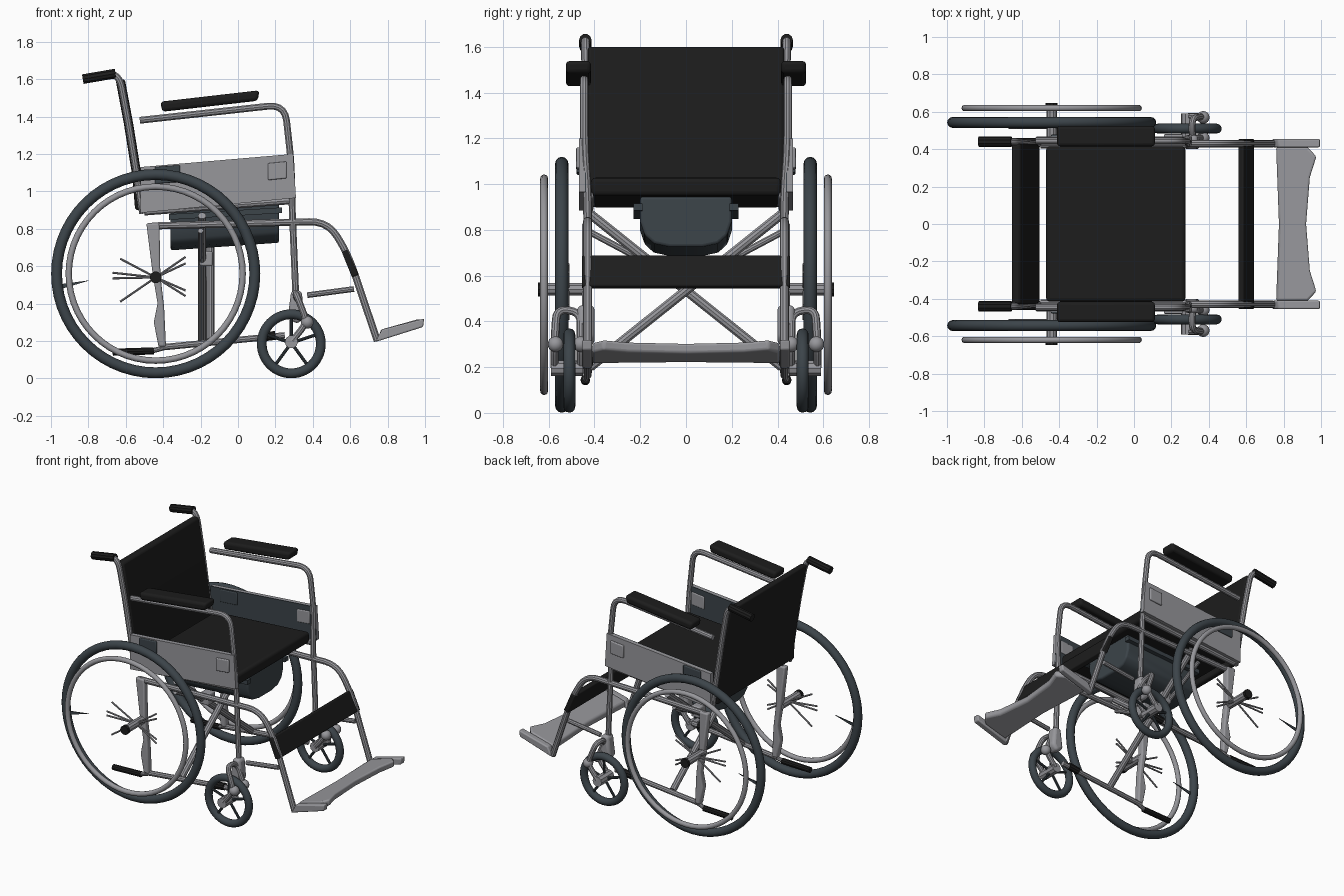
import bpy, bmesh, math
from mathutils import Vector

if "Cube" in bpy.data.objects:
    bpy.data.objects.remove(bpy.data.objects["Cube"])


def material(name, rgb):
    m = bpy.data.materials.new(name)
    m.diffuse_color = (*rgb, 1)
    m.use_nodes = True
    m.node_tree.nodes["Principled BSDF"].inputs["Base Color"].default_value = m.diffuse_color
    return m


METAL = material("grey metal", (0.31, 0.31, 0.33))
BLACK = material("black vinyl", (0.012, 0.012, 0.012))
SLATE = material("slate rubber", (0.045, 0.058, 0.068))


def finish(name, mesh, mat, bevel=0.0):
    mesh.materials.clear()
    mesh.materials.append(mat)
    mesh.shade_smooth()
    mesh.set_sharp_from_angle(angle=math.radians(35))
    ob = bpy.data.objects.new(name, mesh)
    bpy.context.collection.objects.link(ob)
    if bevel:
        b = ob.modifiers.new("soft edges", 'BEVEL')
        b.width, b.segments = bevel, 3
    return ob


def rounded(pts, r):
    """Replace the corners of a path by short arcs."""
    pts = [Vector(p) for p in pts]
    out = [pts[0]]
    for a, b, c in zip(pts, pts[1:], pts[2:]):
        p = b + (a - b).normalized() * min(r, (a - b).length * .45)
        q = b + (c - b).normalized() * min(r, (c - b).length * .45)
        for i in range(6):
            t = i / 5
            out.append(p * (1 - t) ** 2 + b * 2 * t * (1 - t) + q * t * t)
    return out + [pts[-1]]


def tube(name, pts, radius, mat=METAL, r=0.07):
    cu = bpy.data.curves.new(name, 'CURVE')
    cu.dimensions = '3D'
    cu.bevel_depth, cu.bevel_resolution, cu.use_fill_caps = radius, 3, True
    pts = rounded(pts, r)
    sp = cu.splines.new('POLY')
    sp.points.add(len(pts) - 1)
    for p, co in zip(sp.points, pts):
        p.co = (*co, 1)
    tmp = bpy.data.objects.new(name + " path", cu)
    bpy.context.collection.objects.link(tmp)
    dg = bpy.context.evaluated_depsgraph_get()
    mesh = bpy.data.meshes.new_from_object(tmp.evaluated_get(dg))
    bpy.data.objects.remove(tmp)
    return finish(name, mesh, mat)


def prism(name, pts, lo, hi, mat, axis='Y', bevel=0.0, slope=0.0):
    """Extrude an outline along an axis, then shear it up along x."""
    put = {'Y': lambda a, b, t: (a, t, b), 'X': lambda a, b, t: (t, a, b),
           'Z': lambda a, b, t: (a, b, t)}[axis]
    bm = bmesh.new()
    rings = [[bm.verts.new(put(a, b, t)) for a, b in pts] for t in (lo, hi)]
    n = len(pts)
    for i in range(n):
        j = (i + 1) % n
        bm.faces.new((rings[0][i], rings[0][j], rings[1][j], rings[1][i]))
    for ring in rings:
        bm.faces.new(ring)
    for v in bm.verts:
        v.co.z += slope * v.co.x
    bmesh.ops.recalc_face_normals(bm, faces=bm.faces)
    mesh = bpy.data.meshes.new(name)
    bm.to_mesh(mesh)
    bm.free()
    return finish(name, mesh, mat, bevel)


def ring(name, loc, major, minor, mat):
    bpy.ops.mesh.primitive_torus_add(location=loc, rotation=(math.pi / 2, 0, 0), major_radius=major,
                                     minor_radius=minor, major_segments=56, minor_segments=12)
    ob = bpy.context.object
    ob.name = name
    ob.data.materials.append(mat)
    bpy.ops.object.shade_smooth()


def ball(name, loc, radius, mat):
    bpy.ops.mesh.primitive_uv_sphere_add(location=loc, radius=radius, segments=16, ring_count=10)
    ob = bpy.context.object
    ob.name = name
    ob.data.materials.append(mat)
    bpy.ops.object.shade_smooth()


# seat, backrest and calf strap
prism("seat", [(-.47, .93), (.275, .93), (.275, 1.01), (-.47, 1.01)], -.415, .415, BLACK,
      bevel=.02, slope=.07)
prism("backrest", [(-.655, 1.6), (-.605, 1.6), (-.56, 1.36), (-.515, 1.08), (-.505, .9),
                   (-.55, .9), (-.565, 1.08), (-.61, 1.36)], -.43, .43, BLACK, bevel=.015)
prism("calf_strap", [(.555, .675), (.585, .69), (.645, .555), (.61, .54)], -.455, .455, BLACK, bevel=.008)

# commode pan and its rails
prism("commode_pan", [(-.2, .93), (-.2, .82), (-.18, .76), (-.14, .725), (-.07, .71), (.07, .71),
                      (.14, .725), (.18, .76), (.2, .82), (.2, .93)], -.36, .22, SLATE, 'X', .012, .07)
for y in (-.21, .21):
    prism("pan_rail", [(-.37, .87), (.235, .87), (.235, .9), (-.37, .9)], y - .02, y + .02, SLATE, slope=.06)

# footplate with a hollowed front edge
prism("footplate", [(.76, -.41), (.93, -.41), (.975, -.36), (.94, -.25), (.92, 0), (.94, .25), (.975, .36),
                    (.93, .41), (.76, .41), (.775, 0)], .0, .045, METAL, 'Z', .012, .28)
bpy.data.objects["footplate"].location.z = .0

for s, side in ((-1, "right"), (1, "left")):
    def T(name, pts, radius, mat=METAL, r=.07):
        return tube(f"{name}_{side}", [(x, s * y, z) for x, y, z in pts], radius, mat, r)

    def P(name, pts, y0, y1, mat, bevel=0.0, slope=0.0):
        return prism(f"{name}_{side}", pts, s * y0, s * y1, mat, 'Y', bevel, slope)

    # large wheel: tyre, hand rim, hub and loose spokes
    ring(f"tyre_{side}", (-.44, s * .543, .56), .53, .029, SLATE)
    ring(f"hand_rim_{side}", (-.44, s * .62, .56), .465, .017, METAL)
    T("wheel_hub", [(-.44, .43, .54), (-.44, .63, .54)], .028)
    T("hub_cap", [(-.44, .625, .54), (-.44, .647, .54)], .032, BLACK)
    for x, z in ((-.67, .565), (-.67, .535), (-.28, .65), (-.28, .615), (-.28, .47),
                 (-.28, .44), (-.63, .41), (-.63, .64)):
        T("spoke", [(-.44, .515, .54), (x, .515, z)], .006)
    P("rim_sliver", [(-.94, .48), (-.94, .505), (-.79, .525)], .54, .545, SLATE)

    # caster wheel and fork
    ring(f"caster_tyre_{side}", (.285, s * .51, .185), .158, .026, SLATE)
    for k in range(5):
        a = math.radians(90 + 72 * k)
        T("caster_spoke", [(.285, .51, .19), (.285 + .15 * math.cos(a), .51, .19 + .15 * math.sin(a))],
          .009, SLATE)
    T("caster_axle", [(.285, .45, .195), (.285, .59, .195)], .035)
    P("caster_housing", [(.285, .47), (.34, .47), (.355, .33), (.32, .29), (.265, .32)], .4, .475, METAL, .02)
    T("fork_arch", [(.29, .46, .2), (.37, .46, .3), (.31, .46, .44), (.31, .565, .455),
                    (.37, .575, .3), (.29, .575, .2)], .018, r=.05)
    for y in (.46, .57):
        ball(f"fork_joint_{side}", (.37, s * y, .3), .034, METAL)

    # arm frame, running down as the front upright
    T("arm_frame", [(-.525, .445, 1.38), (.25, .445, 1.465), (.285, .445, 1.15), (.288, .43, .95),
                    (.31, .43, .42)], .019, r=.09)
    P("arm_pad", [(-.415, 1.475), (-.405, 1.42), (.105, 1.42), (.115, 1.475)], .415, .525, BLACK, .018, .0)
    pad = bpy.data.objects[f"arm_pad_{side}"]
    for v in pad.data.vertices:
        v.co.z += (v.co.x + .41) * .115 + .005

    # side panel, slate inside, with clips
    panel = [(-.52, 1.13), (.295, 1.2), (.31, .965), (-.52, .885)]
    P("side_panel", panel, .442, .468, METAL)
    P("panel_lining", panel, .436, .442, SLATE)
    P("front_clip", [(.16, 1.06), (.26, 1.07), (.26, 1.16), (.16, 1.15)], .43, .48, METAL, .006)
    P("rear_clip", [(-.445, 1.04), (-.31, 1.05), (-.31, 1.14), (-.445, 1.13)], .43, .478, SLATE, .006)

    # back post and push handle
    T("back_post", [(-.51, .43, .88), (-.54, .43, 1.08), (-.585, .435, 1.36), (-.63, .44, 1.6),
                    (-.68, .44, 1.635)], .019, r=.05)
    T("push_grip", [(-.83, .44, 1.6), (-.655, .44, 1.63)], .027, BLACK)

    # side frame: rear bracket, upper rail with leg hanger, lower rail
    P("rear_bracket", [(-.49, .83), (-.42, .83), (-.415, .55), (-.395, .38), (-.385, .17), (-.425, .17),
                       (-.45, .3), (-.43, .4), (-.455, .55)], .41, .455, METAL, .01)
    T("rail_and_hanger", [(-.46, .43, .815), (.48, .43, .84), (.59, .43, .66), (.745, .43, .2)], .02, r=.1)
    T("lower_rail", [(-.42, .43, .165), (.25, .43, .23)], .018)
    T("rail_sleeve", [(.12, .43, .22), (.2, .43, .23)], .025, BLACK)
    T("tipping_grip", [(-.67, .44, .14), (-.45, .44, .147)], .02, BLACK)
    T("tipping_tube", [(-.46, .44, .147), (-.39, .43, .165)], .014)
    T("hanger_stay", [(.37, .43, .445), (.62, .43, .478)], .016)
    T("seat_rail", [(-.5, .425, .89), (.28, .425, .95)], .02)
    P("footplate_side", [(.735, .195), (.99, .275), (.995, .32), (.77, .262)], .41, .455, METAL, .008)

    # folding cross brace
    x = -.17 + s * .022
    T("cross_brace", [(x, .42, .87), (x, -.42, .2)], .022)
    T("brace_link", [(-.2, .42, .79), (-.2, .1, .62)], .015)
    P("brace_socket", [(-.205, .6), (-.135, .6), (-.135, .68), (-.205, .68)], .06, .14, METAL, .01)

# lift the footplate to its hanging height
bpy.data.objects["footplate"].location.z = .002
